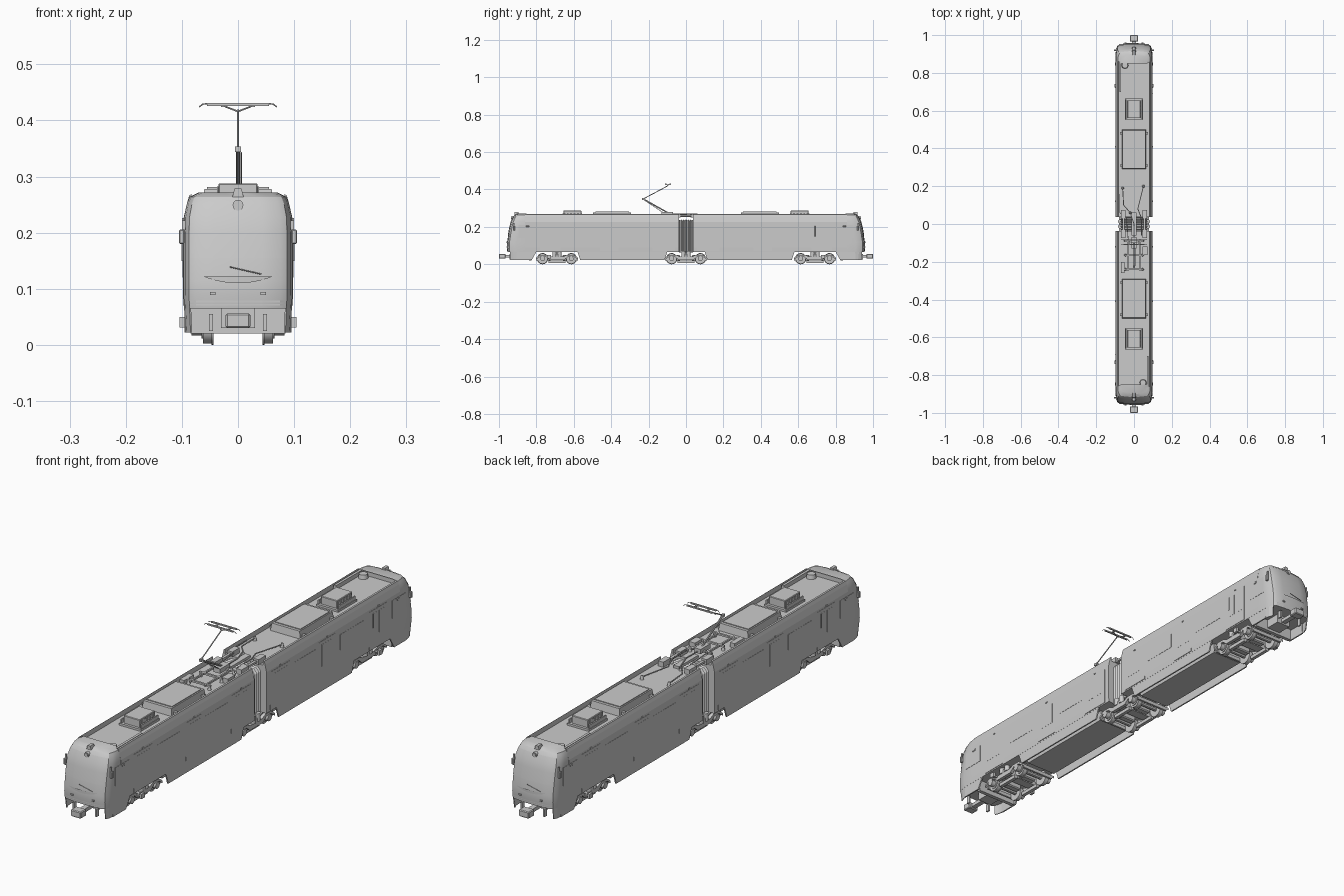
import bpy, bmesh, math
from mathutils import Matrix, Vector

if "Cube" in bpy.data.objects:
    bpy.data.objects.remove(bpy.data.objects["Cube"])

M = Matrix.Identity(4)   # current half: identity or a half turn
TAG = ""

def finish(name, bm, smooth=None):
    bmesh.ops.transform(bm, matrix=M, verts=bm.verts)
    bmesh.ops.recalc_face_normals(bm, faces=bm.faces)
    me = bpy.data.meshes.new(name + TAG)
    bm.to_mesh(me)
    bm.free()
    ob = bpy.data.objects.new(name + TAG, me)
    bpy.context.collection.objects.link(ob)
    if smooth:
        bpy.ops.object.select_all(action='DESELECT')
        ob.select_set(True)
        bpy.context.view_layer.objects.active = ob
        bpy.ops.object.shade_smooth_by_angle(angle=math.radians(smooth))
    return ob

def loft(name, rings, closed=True, smooth=None):
    bm = bmesh.new()
    vs = [[bm.verts.new(p) for p in r] for r in rings]
    n = len(vs[0])
    for a, b in zip(vs, vs[1:]):
        for i in range(n if closed else n - 1):
            j = (i + 1) % n
            bm.faces.new((a[i], a[j], b[j], b[i]))
    if closed:
        bm.faces.new(vs[0])
        bm.faces.new(vs[-1])
    return finish(name, bm, smooth)

def box(name, x0, x1, y0, y1, z0, z1, bevel=0, taper=0):
    t = taper
    ob = loft(name, [[(x0, y0, z0), (x1, y0, z0), (x1, y1, z0), (x0, y1, z0)],
                     [(x0 + t, y0 + t, z1), (x1 - t, y0 + t, z1), (x1 - t, y1 - t, z1), (x0 + t, y1 - t, z1)]])
    if bevel:
        m = ob.modifiers.new("bevel", 'BEVEL')
        m.width, m.segments = bevel, 1
    return ob

def pair(name, x0, x1, *rest, **kw):
    box(name + "_right", x0, x1, *rest, **kw)
    box(name + "_left", -x1, -x0, *rest, **kw)

def prism_y(name, pts, y0, y1):
    return loft(name, [[(x, y, z) for x, z in pts] for y in (y0, y1)])

def prism_x(name, pts, x0, x1):
    return loft(name, [[(x, y, z) for y, z in pts] for x in (x0, x1)])

def rod(name, a, b, r, r2=None, seg=8):
    a, b = Vector(a), Vector(b)
    d = b - a
    bm = bmesh.new()
    mat = Matrix.Translation((a + b) / 2) @ d.to_track_quat('Z', 'Y').to_matrix().to_4x4()
    bmesh.ops.create_cone(bm, cap_ends=True, segments=seg, radius1=r, radius2=r if r2 is None else r2,
                          depth=d.length, matrix=mat)
    return finish(name, bm, 40)

def path(name, pts, r):
    for i, (a, b) in enumerate(zip(pts, pts[1:])):
        rod(f"{name}_{i}", a, b, r, seg=6)

# cab plan outline at one height: half width w, foremost point f
def cab_ring(w, f, z):
    half = [(w, -.86), (w, f + .05), (w * .97, f + .03), (w * .9, f + .013),
            (w * .78, f + .006), (w * .45, f + .002)]
    pts = half + [(0, f)] + [(-x, y) for x, y in reversed(half)]
    return [(x, y, z) for x, y in pts]

CAB = [(.096, -.955, .065), (.097, -.958, .09), (.097, -.957, .115), (.097, -.951, .155), (.097, -.943, .2),
       (.096, -.936, .228), (.091, -.925, .252), (.086, -.916, .264), (.07, -.9, .272)]

def half_car():
    # main shell with recessed roof between raised edges
    half = [(.096, .065), (.097, .09), (.097, .226), (.091, .252), (.087, .266), (.083, .269), (.082, .25)]
    prism_y("body_shell", half + [(-x, z) for x, z in reversed(half)], -.86, -.037)
    # cab with rounded nose
    loft("cab", [cab_ring(*c) for c in CAB], smooth=25)
    wind = [[(x, y - .0015, z) for x, y, z in cab_ring(*c)[3:10]] for c in CAB[3:7]]
    loft("windscreen", wind, closed=False, smooth=25)
    # wrapped corner skirts below the cab
    for nm, sl in (("right", slice(1, 4)), ("left", slice(9, 12))):
        ob = loft("corner_skirt_" + nm, [cab_ring(.096, -.955, .066)[sl], cab_ring(.094, -.95, .022)[sl]], closed=False)
        ob.modifiers.new("solid", 'SOLIDIFY').thickness = .003
    # side skirts between the bogies
    for s, nm in ((1, "right"), (-1, "left")):
        for pts, k in (([(-.905, .067), (-.905, .022), (-.825, .022), (-.8, .067)], "cab"),
                       ([(-.58, .067), (-.565, .022), (-.115, .022), (-.1, .067)], "middle")):
            prism_x(f"{k}_skirt_{nm}", pts, s * .09, s * .0955)
    box("underframe", -.065, .065, -.56, -.12, .032, .066, taper=-.008)
    box("front_bulkhead", -.085, .085, -.84, -.825, .02, .066)
    # nose details: bumper strips, crescent, lamps, wiper
    for i, z in enumerate((.070, .076)):
        strip = [[(x * 1.005, y - .002, z + d) for x, y, _ in cab_ring(.096, -.956, z)[3:10]] for d in (0, .003)]
        loft(f"bumper_strip_{i}", strip, closed=False)
    cres = [[(.062 * t, -.9605 + .006 * t * t, .122 - k * .012 * (1 - t * t)) for t in [i / 6 - 1 for i in range(13)]]
            for k in (.0, 1)]
    loft("nose_crescent", cres, closed=False)
    pair("lower_lamp", .04, .05, -.96, -.945, .089, .094)
    rod("wiper", (-.015, -.957, .139), (.042, -.957, .126), .001, seg=6)
    rod("top_headlight", (0, -.934, .249), (0, -.918, .249), .0095, seg=20)
    rod("headlight_lens", (0, -.936, .249), (0, -.93, .249), .007, seg=20)
    prism_y("roof_beacon", [(-.01, .264), (.01, .264), (.006, .279), (-.006, .279)], -.918, -.895)
    # mirrors and side cameras
    pair("mirror", .095, .105, -.925, -.915, .18, .206, bevel=.002)
    pair("mirror_arm", .094, .1, -.923, -.917, .205, .222)
    pair("side_camera", .094, .1, -.855, -.838, .199, .208, bevel=.002)
    # coupler
    box("coupler_head", -.022, .022, -1, -.965, .03, .056, bevel=.003)
    box("coupler_face", -.012, .012, -1, -.995, .036, .05)
    box("coupler_bar", -.01, .01, -.97, -.83, .036, .05)
    pair("coupler_hose", .045, .052, -.945, -.93, .025, .055)
    box("coupler_mount", -.03, .03, -.9, -.83, .03, .066)
    # doors, windows and hatches as thin side panels
    for i, (a, b) in enumerate(((-.78, -.67), (-.46, -.36), (-.18, -.06))):
        pair(f"door_{i}", .09, .098, a, b, .07, .218)
        pair(f"door_window_{i}", .09, .0985, a + .015, (a + b) / 2 - .004, .12, .205)
        pair(f"door_window_b{i}", .09, .0985, (a + b) / 2 + .004, b - .015, .12, .205)
        pair(f"door_lamp_{i}", .09, .0995, (a + b) / 2 - .004, (a + b) / 2 + .004, .222, .226)
    for i, (a, b) in enumerate(((-.64, -.49), (-.34, -.2))):
        pair(f"window_{i}", .09, .0978, a, b, .14, .2)
    pair("cab_window", .09, .0978, -.895, -.81, .14, .21)
    rod("door_handle", (-.099, -.69, .15), (-.099, -.69, .205), .002, seg=6)
    # roof units
    box("converter_box", -.064, .064, -.5, -.29, .25, .278, taper=.004)
    box("converter_lid", -.055, .055, -.485, -.305, .277, .281)
    box("vent_unit", -.035, .035, -.655, -.56, .25, .288, bevel=.002)
    box("vent_base", -.047, .047, -.665, -.55, .25, .258)
    for i in range(5):
        y = -.645 + i * .018
        pair(f"vent_slat_{i}", .034, .037, y, y + .008, .262, .282)
    pair("vent_rail", .04, .045, -.66, -.555, .258, .272)
    for i, y in enumerate((-.48, -.31)):
        pair(f"converter_foot_{i}", .062, .074, y - .006, y + .006, .25, .262)
    box("roof_duct", .068, .078, -.86, -.7, .25, .266)
    rod("roof_antenna", (.048, -.84, .25), (.048, -.84, .266), .018, .015, seg=20)
    # brackets over the articulation
    pair("joint_bracket", .045, .068, -.075, -.03, .25, .27)

def bogie(name, y):
    for s in (-1, 1):
        a = y + s * .077
        rod(f"{name}_axle", (-.07, a, .03), (.07, a, .03), .008)
        for q in (-1, 1):
            rod(f"{name}_wheel", (q * .047, a, .03), (q * .062, a, .03), .0275, seg=24)
            rod(f"{name}_flange", (q * .044, a, .03), (q * .047, a, .03), .03, seg=24)
            rod(f"{name}_wheel_rim", (q * .062, a, .03), (q * .065, a, .03), .019, seg=20)
            rod(f"{name}_axle_box", (q * .065, a, .03), (q * .083, a, .03), .013, seg=12)
            rod(f"{name}_spring", (q * .074, y + s * .014, .042), (q * .074, y + s * .014, .072), .011, seg=12)
        box(f"{name}_end_beam", -.07, .07, y + s * .108 - .004, y + s * .108 + .004, .02, .034)
        box(f"{name}_motor", -.035, .035, y + s * .045 - .014, y + s * .045 + .014, .02, .05, bevel=.004)
    side = [(-.112, .025), (-.09, .041), (-.06, .041), (-.04, .024), (.04, .024), (.06, .041), (.09, .041),
            (.112, .025), (.112, .035), (.09, .051), (.055, .051), (.035, .042), (-.035, .042), (-.055, .051),
            (-.09, .051), (-.112, .035)]
    for q in (-1, 1):
        prism_x(f"{name}_side_frame", [(y + u, z) for u, z in side], q * .067, q * .08)
        box(f"{name}_track_brake", q * .055 - .007, q * .055 + .007, y - .045, y + .045, .006, .02)
    box(f"{name}_bolster", -.08, .08, y - .018, y + .018, .03, .055)
    box(f"{name}_pivot", -.03, .03, y - .025, y + .025, .05, .07)

# two halves, the second turned round
for TAG, ang in (("_front", 0), ("_rear", math.pi)):
    M = Matrix.Rotation(ang, 4, 'Z')
    half_car()
    bogie("end_bogie", -.69)
    pair("bogie_outrigger", .095, .104, -.742, -.722, .031, .05)
    pair("outrigger_arm", .075, .097, -.736, -.728, .036, .044)
TAG, M = "", Matrix.Identity(4)
bogie("centre_bogie", 0)

# pleated gangway bellows
rings = []
for i in range(13):
    w, d = (.073, 0) if i % 2 == 0 else (.067, .006)
    y = -.038 + i * .076 / 12
    rings.append([(w, y, .062), (w, y, .225 - d), (w - .012, y, .24 - d), (.012 - w, y, .24 - d), (-w, y, .225 - d), (-w, y, .062)])
loft("bellows", rings)
box("joint_link", -.012, .012, -.06, .06, .252, .262)
pair("joint_damper", .05, .06, -.04, .04, .255, .263)

# pantograph
pair("pantograph_base_rail", .028, .034, -.25, -.08, .262, .269)
for i, y in enumerate((-.24, -.165, -.09)):
    box(f"pantograph_cross_rail_{i}", -.05, .05, y - .004, y + .004, .262, .269)
    for s in (-1, 1):
        rod("insulator", (s * .045, y, .25), (s * .045, y, .264), .007, .004, seg=10)
rod("pantograph_lower_arm", (0, -.09, .272), (0, -.228, .349), .0035)
rod("pantograph_link", (.006, -.11, .268), (.006, -.222, .343), .0015, seg=6)
box("pantograph_knee", -.005, .005, -.234, -.22, .344, .354)
rod("pantograph_upper_arm", (0, -.228, .35), (0, -.1, .418), .0022)
for s in (-1, 1):
    rod("pantograph_strut", (0, -.102, .416), (s * .028, -.092, .427), .0015, seg=6)
for i, y in enumerate((-.108, -.084)):
    box(f"contact_strip_{i}", -.055, .055, y - .003, y + .003, .426, .431)
    for s in (-1, 1):
        path("contact_horn", [(s * .055, y, .43), (s * .063, y, .429), (s * .069, y, .424)], .0012)
pair("strip_spacer", .024, .03, -.108, -.084, .424, .428)
box("pantograph_drive", -.014, .014, -.13, -.07, .262, .28)
box("arrester_box", -.07, -.05, -.26, -.2, .25, .268)
box("switch_box", .045, .072, -.165, -.12, .25, .27)

# roof cables across the joint
path("roof_cable_a", [(-.06, .19, .26), (-.055, .1, .262), (-.02, .06, .268), (.0, .0, .27), (.0, -.08, .268)], .0025)
path("roof_cable_b", [(.05, .2, .26), (.02, .08, .262), (.04, .03, .268), (.04, -.06, .266)], .0025)
path("roof_cable_c", [(-.075, .16, .257), (-.075, .06, .257), (-.04, .03, .266), (-.03, -.09, .265)], .002)
for i, (x, y) in enumerate(((-.06, .19), (.05, .2), (-.02, .06), (.04, .03))):
    rod(f"cable_insulator_{i}", (x, y, .25), (x, y, .266), .007, .004, seg=10)
